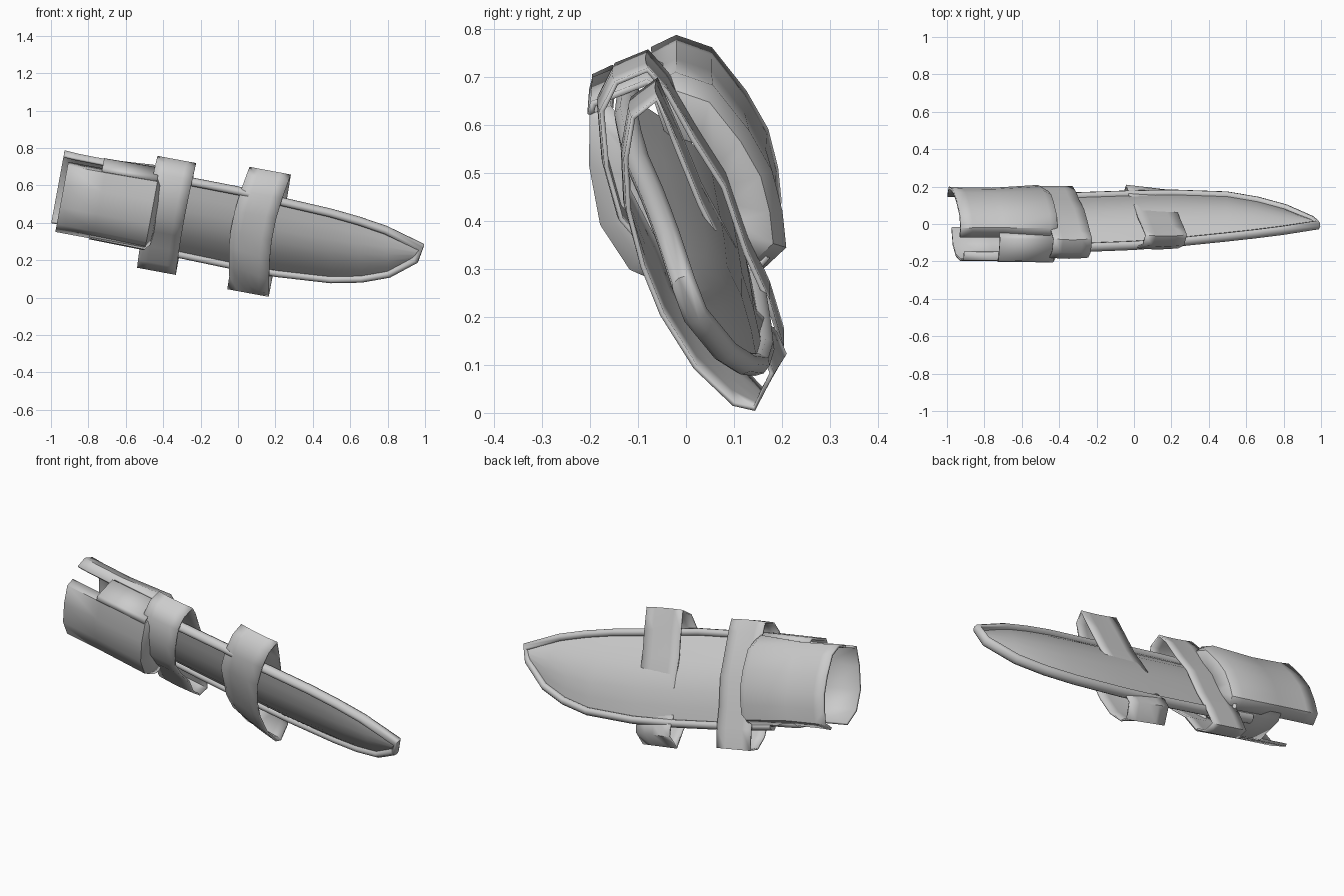
import bpy, bmesh, math
from mathutils import Matrix, Vector

cube = bpy.data.objects.get("Cube")
if cube:
    bpy.data.objects.remove(cube)

grey = bpy.data.materials.new("light_grey")
grey.use_nodes = True
grey.diffuse_color = (0.6, 0.6, 0.6, 1)
grey.node_tree.nodes["Principled BSDF"].inputs["Base Color"].default_value = (0.6, 0.6, 0.6, 1)

# Parts are laid out along a straight axis, then the whole model is tipped nose down
TIP = Matrix.Translation((0, 0, 0.38)) @ Matrix.Rotation(math.radians(10.5), 4, 'Y')


def loft(name, rings, closed=False, caps=False, thick=0.0, angle=40):
    """Skin a list of equal-sized rings of points."""
    bm = bmesh.new()
    rows = [[bm.verts.new(TIP @ Vector(p)) for p in ring] for ring in rings]
    n = len(rows[0])
    for a, b in zip(rows, rows[1:]):
        for i in range(n if closed else n - 1):
            j = (i + 1) % n
            bm.faces.new((a[i], a[j], b[j], b[i]))
    if caps:
        bm.faces.new(rows[0])
        bm.faces.new(rows[-1][::-1])
    bmesh.ops.recalc_face_normals(bm, faces=bm.faces)
    mesh = bpy.data.meshes.new(name)
    bm.to_mesh(mesh)
    bm.free()
    ob = bpy.data.objects.new(name, mesh)
    bpy.context.collection.objects.link(ob)
    mesh.materials.append(grey)
    if thick:
        mod = ob.modifiers.new("thickness", 'SOLIDIFY')
        mod.thickness, mod.offset = thick, 0
    bpy.ops.object.select_all(action='DESELECT')
    ob.select_set(True)
    bpy.context.view_layer.objects.active = ob
    bpy.ops.object.shade_smooth_by_angle(angle=math.radians(angle))


# Sheath edges: along, across, height
upper = [(-0.6, -0.12, 0.175), (-0.3, -0.125, 0.19), (-0.04, -0.115, 0.188), (0.17, -0.1, 0.175),
         (0.47, -0.07, 0.162), (0.63, -0.053, 0.147), (0.78, -0.035, 0.125), (0.985, -0.005, 0.07)]
lower = [(-0.6, 0.13, -0.185), (-0.3, 0.145, -0.2), (0, 0.155, -0.207), (0.25, 0.16, -0.205),
         (0.54, 0.15, -0.185), (0.7, 0.122, -0.152), (0.84, 0.082, -0.1), (0.965, 0.02, 0.0)]

# Thin lens-shaped sheath body between the two edges
rings = []
for top, bottom in zip(upper, lower):
    t, b = Vector(top), Vector(bottom)
    chord = b - t
    normal = Vector((0, chord.z, -chord.y)).normalized()
    bulge = 0.13 * chord.length
    front = [t + chord * f / 6 + normal * bulge * math.sin(math.pi * f / 6) for f in range(7)]
    back = [t + chord * f / 6 - normal * bulge * math.sin(math.pi * f / 6) for f in range(5, 0, -1)]
    rings.append(front + back)
loft("sheath_body", rings, closed=True, caps=True)

# Rounded bead following the sheath edge
path = [Vector(p) for p in upper + lower[::-1]]
rings = []
for i, p in enumerate(path):
    tangent = (path[min(i + 1, len(path) - 1)] - path[max(i - 1, 0)]).normalized()
    side = tangent.cross(Vector((0, 0.81, 0.58))).normalized()
    other = tangent.cross(side)
    rings.append([p + 0.021 * math.cos(a) * side + 0.027 * math.sin(a) * other
                  for a in (k * math.tau / 8 for k in range(8))])
loft("sheath_rim", rings, closed=True, caps=True, angle=60)


def strap(name, start, width, section, sway, flare):
    """Band looped round the sheath; its front sways and its lower half is twisted by flare."""
    rings = []
    for k in range(5):
        t = k / 4
        puff = 0.006 * math.sin(math.pi * t)
        ring = []
        for y, w in section:
            u = start + width * t
            if y < 0.04 - 0.3 * w:  # front half
                tight = 1 - flare * (1 - t) if w < 0 else 1
                ring.append((u - sway * math.cos(1.5 * math.pi * w),
                             0.06 + (y - 0.06) * tight - puff, w * tight))
            else:
                tight = 1 - flare * t if w < 0 else 1
                ring.append((u, 0.06 + (y - 0.06) * tight, w))
        rings.append(ring)
    loft(name, rings, closed=True, thick=0.01, angle=50)


strap("rear_strap", -0.49, 0.21,
      [(-0.08, 0.288), (-0.145, 0.26), (-0.175, 0.2), (-0.165, 0.08), (-0.135, -0.03), (-0.07, -0.105),
       (0.02, -0.185), (0.075, -0.27), (0.14, -0.31), (0.2, -0.295), (0.17, -0.2), (0.125, -0.1),
       (0.078, 0.04), (0.015, 0.14), (-0.04, 0.24)], 0.01, 0.0)
strap("front_strap", 0.005, 0.225,
      [(-0.06, 0.32), (-0.11, 0.28), (-0.125, 0.19), (-0.12, 0.08), (-0.09, -0.04), (-0.05, -0.14),
       (0.02, -0.25), (0.1, -0.325), (0.16, -0.335), (0.205, -0.26), (0.185, -0.215), (0.125, -0.15),
       (0.1, -0.035), (0.028, 0.1), (-0.02, 0.22)], 0.04, 0.18)


def sleeve(name, section, stations):
    """Curved handle plate: the section is scaled at each station."""
    loft(name, [[(u, y * s, w * s) for y, w in section] for u, s in stations], thick=0.014)


# Handle sleeve plates, closing in on the sheath at the throat
sleeve("back_sleeve", [(-0.07, 0.2), (-0.02, 0.225), (0.05, 0.2), (0.12, 0.11), (0.165, 0.03),
                       (0.185, -0.05), (0.193, -0.12), (0.15, -0.16)],
       [(-0.985, 1.0), (-0.92, 0.98), (-0.75, 0.97), (-0.5, 1.05), (-0.46, 0.92), (-0.44, 0.5)])
sleeve("front_sleeve", [(-0.15, 0.168), (-0.19, 0.15), (-0.19, 0.05), (-0.168, -0.07),
                        (-0.11, -0.16), (-0.02, -0.2)],
       [(-0.955, 1.0), (-0.75, 1.0), (-0.47, 1.03), (-0.45, 0.88), (-0.435, 0.45)])

# Flanges joining the two plates above and below
for name, section in (("upper_flange", [(-0.195, 0.155), (-0.19, 0.178), (-0.08, 0.222), (-0.05, 0.205)]),
                      ("lower_flange", [(-0.06, -0.185), (0.0, -0.205), (0.14, -0.17), (0.165, -0.14)])):
    sleeve(name, section, [(-0.77, 1.0), (-0.47, 1.02)])
